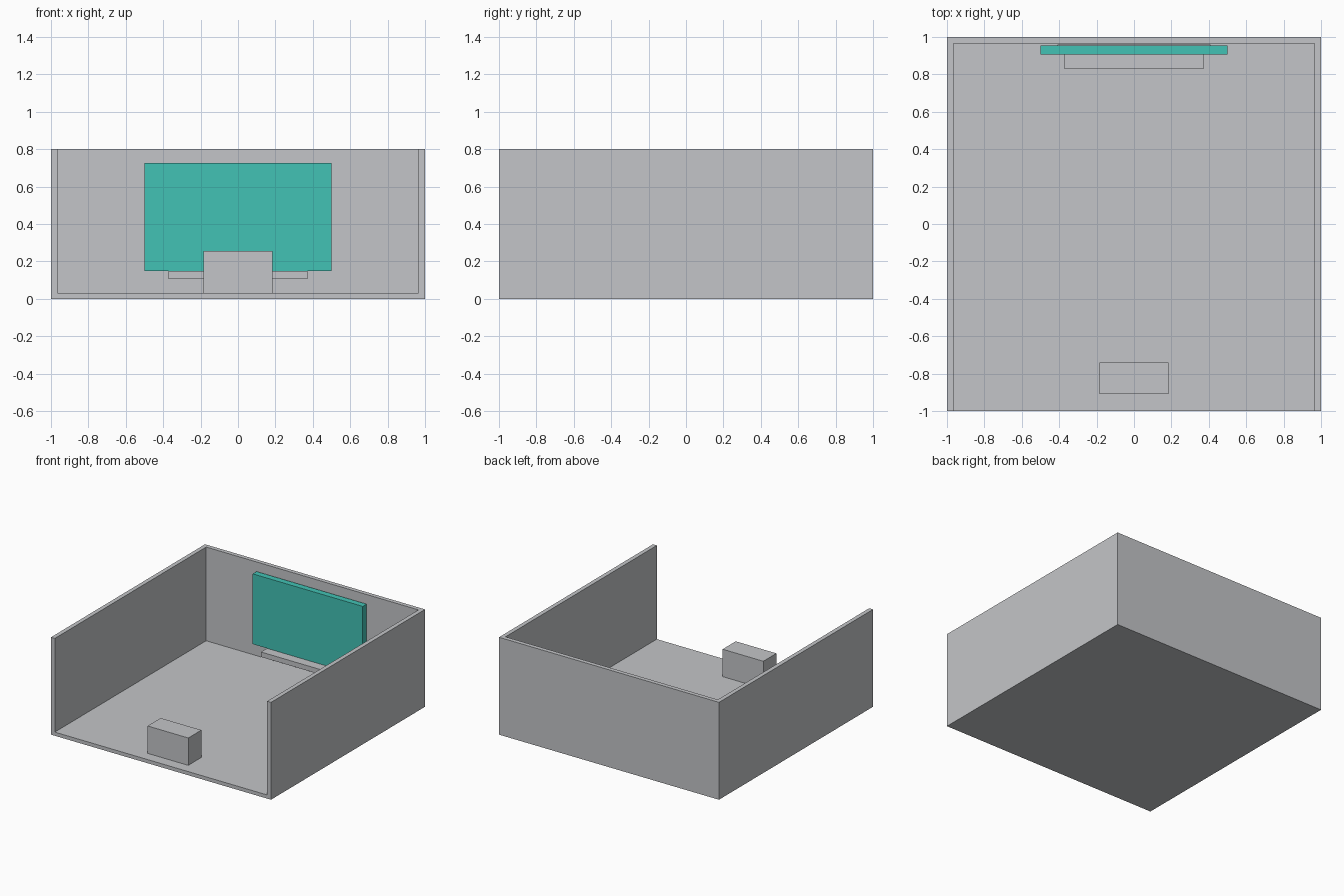
import bpy

if "Cube" in bpy.data.objects:
    bpy.data.objects.remove(bpy.data.objects["Cube"])


def material(name, rgb):
    m = bpy.data.materials.new(name)
    m.diffuse_color = (*rgb, 1)
    m.use_nodes = True
    m.node_tree.nodes["Principled BSDF"].inputs["Base Color"].default_value = m.diffuse_color
    return m


GREY = material("light_grey", (0.55, 0.56, 0.58))
TEAL = material("teal", (0.055, 0.54, 0.46))


def box(name, x, y, z, mat):
    """Box from (min, max) ranges on each axis."""
    bpy.ops.mesh.primitive_cube_add(size=1)
    ob = bpy.context.object
    ob.name = ob.data.name = name
    for v in ob.data.vertices:
        for i, (lo, hi) in enumerate((x, y, z)):
            v.co[i] = hi if v.co[i] > 0 else lo
    ob.data.materials.append(mat)
    return ob


WALL = 0.035   # wall thickness
FLOOR = 0.03   # floor thickness
HEIGHT = 0.8

# Open room: floor, two side walls and a back wall
inner = 1 - WALL
box("floor", (-inner, inner), (-1, inner), (0, FLOOR), GREY)
box("back_wall", (-inner, inner), (inner, 1), (0, HEIGHT), GREY)
for side, x in (("left", (-1, -inner)), ("right", (inner, 1))):
    box(side + "_wall", x, (-1, 1), (0, HEIGHT), GREY)

# Wall screen with its thin rear housing
box("screen", (-0.5, 0.5), (0.905, 0.955), (0.15, 0.727), TEAL)
box("screen_back", (-0.41, 0.41), (0.95, 0.96), (0.22, 0.66), GREY)

# Shelf bar below the screen
box("shelf_bar", (-0.372, 0.372), (0.83, 0.95), (0.107, 0.148), GREY)

# Block near the open front
box("front_block", (-0.185, 0.185), (-0.91, -0.74), (FLOOR, 0.255), GREY)
